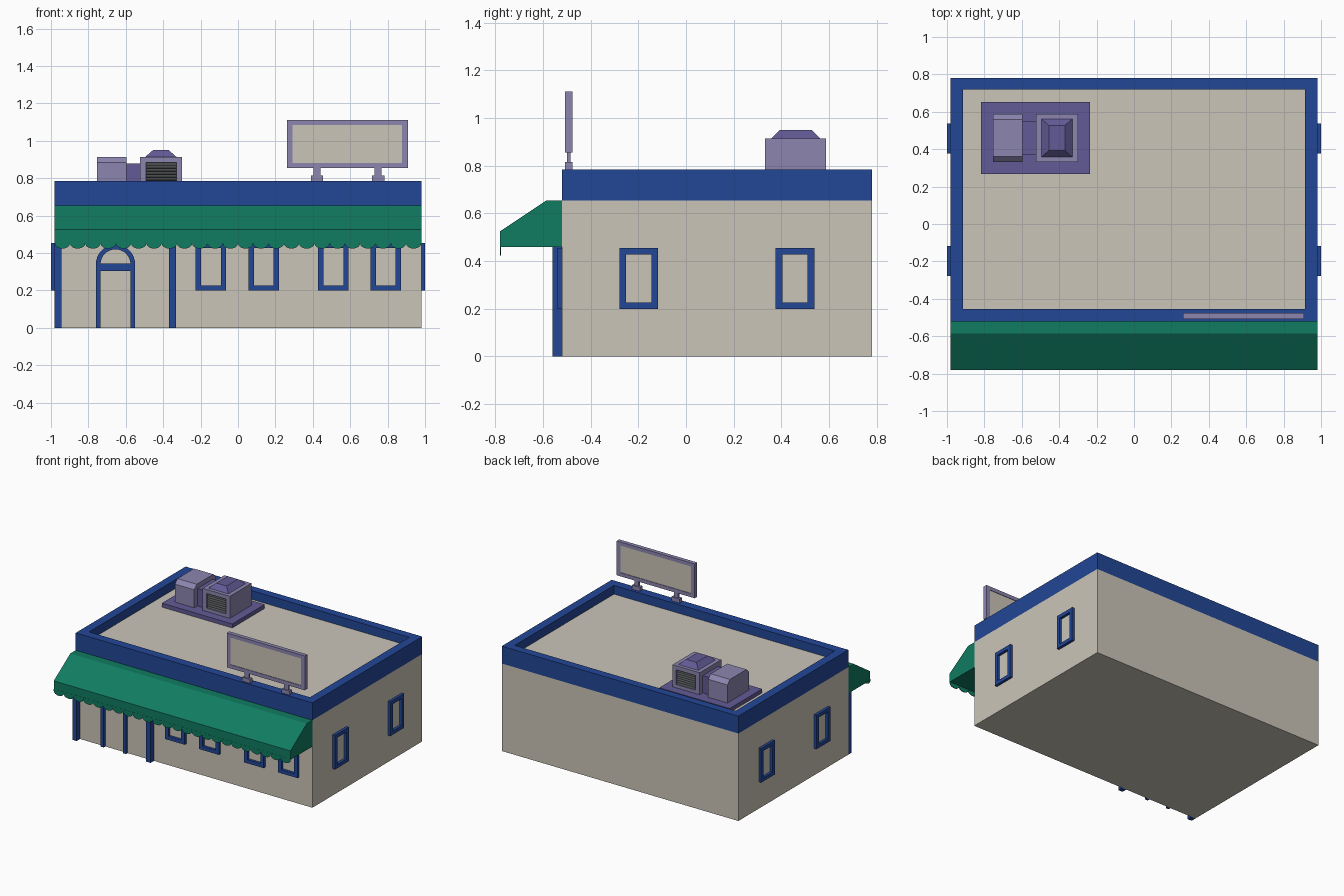
import bpy, bmesh, math
from mathutils import Vector

cube = bpy.data.objects.get("Cube")
if cube:
    bpy.data.objects.remove(cube, do_unlink=True)


def material(name, r, g, b):
    lin = [((c / 255 + 0.055) / 1.055) ** 2.4 for c in (r, g, b)] + [1]
    m = bpy.data.materials.new(name)
    m.use_nodes = True
    m.diffuse_color = lin
    m.node_tree.nodes["Principled BSDF"].inputs["Base Color"].default_value = lin
    return m


BEIGE = material("wall beige", 203, 197, 185)
BLUE = material("trim blue", 34, 70, 150)
GREEN = material("awning green", 16, 124, 97)
MAUVE = material("light mauve", 140, 133, 175)
PURPLE = material("dull purple", 98, 91, 150)
GREY = material("grille grey", 70, 73, 75)

# Each axis maps profile coordinates (u, v) and depth w to x, y, z
AXES = {"X": lambda u, v, w: (w, u, v),
        "Y": lambda u, v, w: (u, w, v),
        "Z": lambda u, v, w: (u, v, w)}


def finish(name, bm, mat):
    bmesh.ops.recalc_face_normals(bm, faces=bm.faces)
    mesh = bpy.data.meshes.new(name)
    bm.to_mesh(mesh)
    bm.free()
    mesh.materials.append(mat)
    obj = bpy.data.objects.new(name, mesh)
    bpy.context.scene.collection.objects.link(obj)
    return obj


def extrude(bm, faces, axis, depth):
    geo = bmesh.ops.extrude_face_region(bm, geom=faces)["geom"]
    verts = [g for g in geo if isinstance(g, bmesh.types.BMVert)]
    bmesh.ops.translate(bm, verts=verts, vec=Vector(AXES[axis](0, 0, depth)))


def prism(name, outline, axis, w0, w1, mat):
    bm = bmesh.new()
    face = bm.faces.new([bm.verts.new(AXES[axis](u, v, w0)) for u, v in outline])
    extrude(bm, [face], axis, w1 - w0)
    return finish(name, bm, mat)


def rect(u0, u1, v0, v1):
    return [(u0, v0), (u1, v0), (u1, v1), (u0, v1)]


def box(name, x0, x1, y0, y1, z0, z1, mat):
    return prism(name, rect(x0, x1, y0, y1), "Z", z0, z1, mat)


def frame(name, outer, inner, axis, w0, w1, mat):
    """Rectangular ring with a through opening."""
    bm = bmesh.new()
    a, b = ([bm.verts.new(AXES[axis](u, v, w0)) for u, v in rect(*r)]
            for r in (outer, inner))
    faces = [bm.faces.new((a[i], a[i - 3], b[i - 3], b[i])) for i in range(4)]
    extrude(bm, faces, axis, w1 - w0)
    return finish(name, bm, mat)


# Building shell, parapet and sunken roof
W, FRONT, BACK = 0.98, -0.52, 0.78
box("building_walls", -W, W, FRONT, BACK, 0, 0.655, BEIGE)
frame("parapet", (-W, W, FRONT, BACK), (-0.915, 0.915, -0.455, 0.72),
      "Z", 0.655, 0.785, BLUE)
box("roof_deck", -0.915, 0.915, -0.455, 0.72, 0.655, 0.72, BEIGE)


# Window frames
def window(name, centre, axis, w0, w1):
    frame(name, (centre - 0.081, centre + 0.081, 0.2, 0.455),
          (centre - 0.053, centre + 0.053, 0.227, 0.428), axis, w0, w1, BLUE)


for i, x in enumerate((-0.145, 0.138, 0.51, 0.79)):
    window(f"front_window_{i + 1}", x, "Y", -0.54, FRONT)
for side, s in (("left", 1), ("right", -1)):
    for part, y in (("front", -0.198), ("rear", 0.457)):
        window(f"{side}_{part}_window", y, "X", s * W, s * 1.0)

# Porch columns
for name, x in (("corner_column", -0.962), ("middle_column", -0.35)):
    box(name, x - 0.018, x + 0.018, -0.56, FRONT, 0, 0.458, BLUE)

# Arched door frame as one outline, with a crossbar
DOOR_X, SPRING = -0.655, 0.34


def arch(radius):
    curve = [(DOOR_X + radius * math.cos(math.pi * i / 16),
              SPRING + radius * math.sin(math.pi * i / 16)) for i in range(17)]
    return [(DOOR_X + radius, 0)] + curve + [(DOOR_X - radius, 0)]


prism("door_frame", arch(0.105) + arch(0.08)[::-1], "Y", -0.54, FRONT, BLUE)
box("door_crossbar", DOOR_X - 0.082, DOOR_X + 0.082, -0.538, FRONT,
    0.305, 0.345, BLUE)

# Awning with scalloped valance
prism("awning", [(FRONT, 0.458), (FRONT, 0.655), (-0.585, 0.655),
                 (-0.78, 0.525), (-0.78, 0.458)], "X", -W, W, GREEN)
COUNT, STEPS = 24, 8
half = W / COUNT
edge = [(-W, 0.465)]
for i in range(COUNT):
    for k in range(STEPS + (i == COUNT - 1)):
        t = math.pi * k / STEPS
        edge.append((-W + half * (2 * i + 1 - math.cos(t)),
                     0.452 - 0.028 * math.sin(t)))
edge.append((W, 0.465))
prism("awning_scallops", edge, "Y", -0.781, -0.777, GREEN)

# Blank roof sign on two feet
SIGN_Y = -0.492
frame("sign_frame", (0.262, 0.908, 0.855, 1.112), (0.292, 0.878, 0.882, 1.085),
      "Y", SIGN_Y - 0.015, SIGN_Y + 0.015, MAUVE)
box("sign_panel", 0.292, 0.878, SIGN_Y - 0.011, SIGN_Y + 0.011, 0.882, 1.085, BEIGE)
for i, x in enumerate((0.422, 0.749)):
    box(f"sign_foot_{i + 1}", x - 0.033, x + 0.033, SIGN_Y - 0.015,
        SIGN_Y + 0.015, 0.785, 0.815, MAUVE)
    box(f"sign_post_{i + 1}", x - 0.018, x + 0.018, SIGN_Y - 0.008,
        SIGN_Y + 0.008, 0.815, 0.856, MAUVE)

# Rooftop cooling unit: base, small housing and duct
Y0, Y1, BASE, TOP = 0.332, 0.588, 0.75, 0.915
box("unit_base", -0.818, -0.235, 0.268, 0.652, 0.72, BASE, PURPLE)
prism("small_housing", [(Y0, BASE), (Y1, BASE), (Y1, 0.885), (Y1 - 0.03, TOP),
                        (Y0 + 0.03, TOP), (Y0, 0.885)],
      "X", -0.755, -0.595, MAUVE)
box("unit_duct", -0.6, -0.52, 0.37, 0.552, BASE, 0.88, PURPLE)

# Large housing with louvred grilles showing front and back
frame("large_housing", (-0.525, -0.3, BASE, TOP), (-0.492, -0.33, 0.775, 0.885),
      "Y", Y0, Y1, MAUVE)
LOUVRES = 7
pitch = 0.11 / LOUVRES
front, back = [], []
for i in range(LOUVRES):
    z = 0.775 + i * pitch
    front += [(Y0 + 0.004, z), (Y0 + 0.018, z + pitch * 0.9)]
    back += [(Y1 - 0.004, z), (Y1 - 0.018, z + pitch * 0.9)]
prism("louvre_grilles", front + back[::-1], "X", -0.492, -0.33, GREY)

# Tapered cap on the large housing
cap = box("fan_cap", -0.495, -0.33, 0.358, 0.562, TOP, 0.95, PURPLE)
for v in cap.data.vertices:
    if v.co.z > 0.94:
        v.co.x += math.copysign(0.04, -0.4125 - v.co.x)
        v.co.y += math.copysign(0.035, 0.46 - v.co.y)
